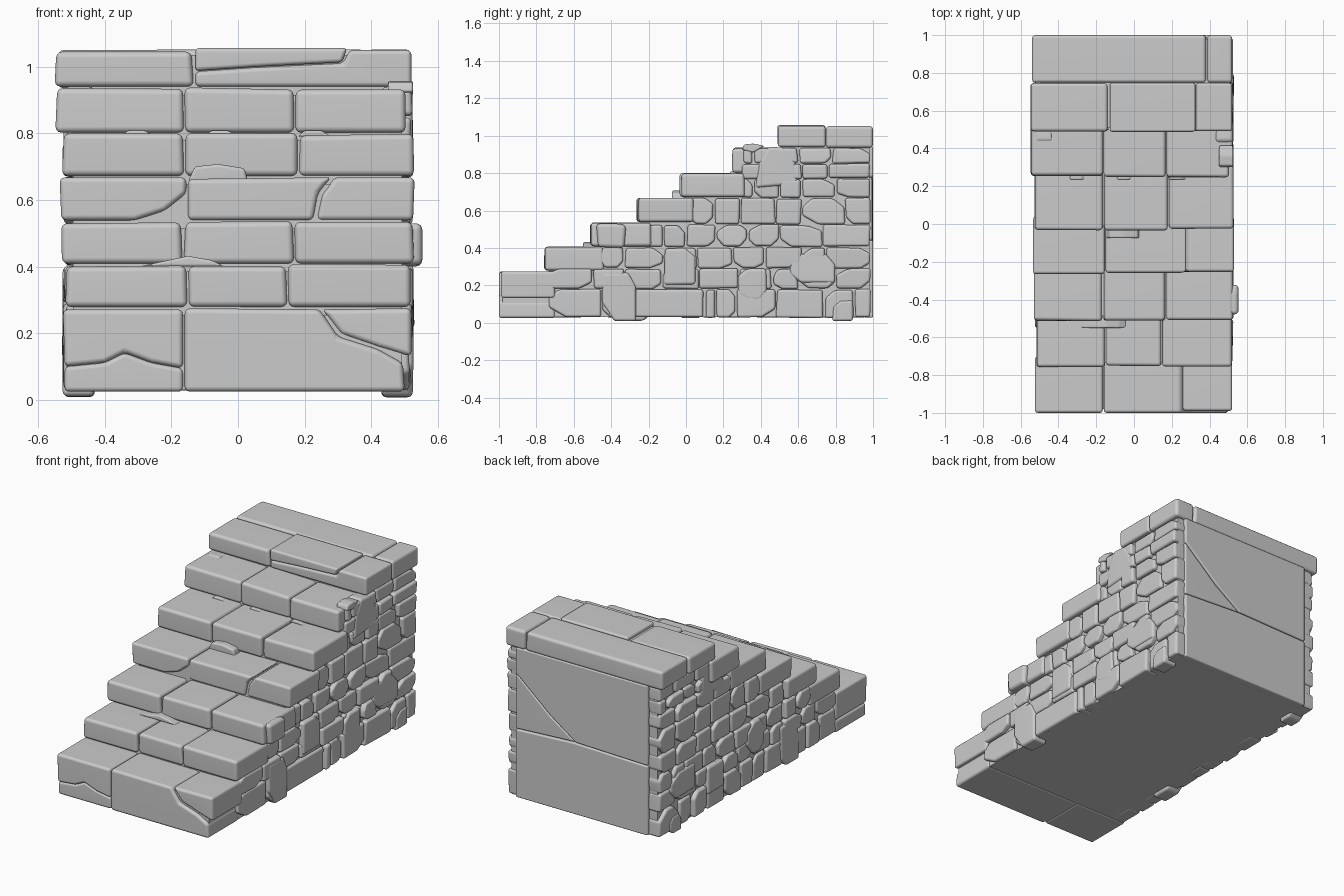
import bpy, bmesh, random

random.seed(7)
R = random.uniform


def prism(part, pts, axis, lo, hi, bevel=0.014, jit=0.0):
    """Add one worn stone: a 2D outline extruded along x or y, edges rounded."""
    bm = bmesh.new()
    rings = []
    for t in (lo, hi):
        ring = []
        for a, b in pts:
            s = t + R(-jit, jit)
            ring.append(bm.verts.new((s, a, b) if axis == 'x' else (a, s, b)))
        rings.append(ring)
    n = len(pts)
    bm.faces.new(rings[0])
    bm.faces.new(rings[1])
    for i in range(n):
        j = (i + 1) % n
        bm.faces.new((rings[0][i], rings[0][j], rings[1][j], rings[1][i]))
    bmesh.ops.recalc_face_normals(bm, faces=bm.faces)
    if bevel:
        bmesh.ops.bevel(bm, geom=bm.edges[:], offset=bevel, segments=3, profile=0.5,
                        affect='EDGES', clamp_overlap=True)
    tmp = bpy.data.meshes.new("tmp")
    bm.to_mesh(tmp)
    bm.free()
    part.from_mesh(tmp)
    bpy.data.meshes.remove(tmp)


def finish(part, name, smooth=True):
    me = bpy.data.meshes.new(name)
    part.to_mesh(me)
    part.free()
    ob = bpy.data.objects.new(name, me)
    bpy.context.collection.objects.link(ob)
    if smooth:
        me.polygons.foreach_set("use_smooth", [True] * len(me.polygons))
        ob.modifiers.new("weighted_normals", 'WEIGHTED_NORMAL')


def rough(y0, y1, z0, z1, cut=0.35):
    """Irregular four-sided outline with some corners knocked off."""
    j = 0.01
    c = [(y0 + R(0, j), z0 + R(0, j / 2)), (y1 - R(0, j), z0 + R(0, j / 2)),
         (y1 - R(0, j), z1 - R(0, j / 2)), (y0 + R(0, j), z1 - R(0, j / 2))]
    out = []
    for i, p in enumerate(c):
        if random.random() < cut and y1 - y0 > 0.1:
            for q in (c[i - 1], c[(i + 1) % 4]):
                k = R(0.2, 0.38)
                out.append((p[0] + (q[0] - p[0]) * k, p[1] + (q[1] - p[1]) * k))
        else:
            out.append(p)
    return out


# step fronts (y) and step heights (z)
FRONT = [-1.0, -0.755, -0.508, -0.265, -0.03, 0.25, 0.49, 1.0]
TOP = [0.275, 0.405, 0.535, 0.668, 0.798, 0.935, 1.055]

# solid core, set back behind every joint
core = bmesh.new()
outline = [(FRONT[0] + .02, .03)]
for i in range(7):
    back = FRONT[i + 1] + .02 if i < 6 else .98
    outline += [(FRONT[i] + .02, TOP[i] - .02), (back, TOP[i] - .02)]
outline.append((.98, .03))
prism(core, outline, 'x', -.495, .492, 0)
finish(core, "stair_core", False)

# bottom step, with its cracked corner and arched break
step = bmesh.new()
arch = [(-.165, .095), (-.26, .112), (-.34, .142), (-.40, .112), (-.52, .10)]
prism(step, [(-.52, .025), (-.165, .025)] + arch, 'y', -.992, -.70)
prism(step, arch[::-1] + [(-.165, .272), (-.525, .272)], 'y', -1.0, -.70, .016)
prism(step, [(-.16, .025), (.50, .025), (.495, .11), (.42, .152), (.30, .19), (.245, .272),
             (-.16, .275)], 'y', -1.0, -.70, .016)
prism(step, [(.252, .272), (.31, .198), (.42, .16), (.52, .13), (.52, .275)], 'y', -.99, -.70, .016)
finish(step, "bottom_step")

# middle steps: three stones each (left end, two joints, right end)
JOINTS = {1: (-.52, -.15, .15, .52), 2: (-.53, -.165, .17, .53), 4: (-.53, -.16, .18, .53),
          5: (-.55, -.16, .17, .505)}
steps = bmesh.new()
for i, xs in JOINTS.items():
    z0, z1, y0 = TOP[i - 1] + .004, TOP[i], FRONT[i]
    for k in range(3):
        a, b = xs[k] + .002, xs[k + 1] - .002
        d = R(-.006, .006)
        prism(steps, [(a, z0), (b, z0), (b + R(-.006, .003), z1 + R(-.005, .003)),
                      (a + R(-.003, .006), z1 + R(-.005, .003))],
              'y', y0 + d, FRONT[i + 1] + R(.03, .08), .018, .003)
# fourth step, with a wedge broken out of the left stone
y0, z0, z1 = FRONT[3], TOP[2] + .004, TOP[3]
prism(steps, [(-.53, z0), (-.31, z0), (-.22, .568), (-.155, .62), (-.155, z1), (-.535, z1)],
      'y', y0, .04, .016)
prism(steps, [(-.29, z0), (-.155, z0), (-.155, .605), (-.21, .56)], 'y', y0 + .025, .04, .01)
prism(steps, [(-.15, z0), (.225, z0), (.24, .62), (.28, z1), (-.15, z1 - .005)], 'y', y0 + .006, .04, .016)
prism(steps, [(.235, z0), (.525, z0), (.53, z1), (.29, z1), (.25, .615)], 'y', y0 + .012, .04, .016)
# loose fragments lying in the corners of the treads
prism(steps, [(-.15, .655), (.03, .655), (.02, .695), (-.06, .708), (-.13, .70)], 'y', -.075, -.01, .01)
prism(steps, [(-.30, .40), (-.04, .40), (-.08, .42), (-.15, .432)], 'y', -.55, -.47, .008)
for x in (-.30, -.05, .23):
    prism(steps, [(x - .05, .79), (x + .05, .79), (x + .02, .809), (x - .03, .809)], 'y', .235, .27, .006)
finish(steps, "middle_steps")

# top landing: front row with a split stone, plain back row
top = bmesh.new()
prism(top, [(-.55, .94), (-.133, .94), (-.14, 1.045), (-.545, 1.045)], 'y', .49, .746, .018)
prism(top, [(-.128, .94), (.52, .94), (.52, 1.05), (.335, 1.05), (.315, 1.01), (.06, .998),
            (-.128, .985)], 'y', .492, .746, .014)
prism(top, [(-.128, .987), (.06, 1.0), (.312, 1.013), (.328, 1.056), (-.128, 1.056)], 'y', .488, .746, .012)
prism(top, [(-.54, .935), (.385, .935), (.38, 1.052), (-.54, 1.05)], 'y', .748, 1.0, .018)
prism(top, [(.39, .935), (.52, .935), (.52, 1.052), (.388, 1.052)], 'y', .748, 1.0, .018)
finish(top, "top_landing")

# masonry courses on the sides: bottom, top, joints along y
COURSES = [(.025, .18, [-.74, -.45, -.27, .10, .16, .27, .48, .74, .90, .99]),
           (.18, .29, [-.74, -.50, -.33, -.13, .07, .28, .46, .60, .80, .99]),
           (.29, .405, [-.47, -.33, -.12, .06, .25, .42, .62, .75, .99]),
           (.405, .525, [-.22, -.12, 0, .16, .33, .50, .73, .99]),
           (.525, .668, [.02, .15, .29, .48, .62, .85, .99]),
           (.668, .77, [.25, .36, .50, .62, .80, .99]),
           (.77, .852, [.30, .50, .62, .76, .99]),
           (.852, .937, [.30, .36, .60, .78, .99])]
for side, name in ((1, "right_masonry"), (-1, "left_masonry")):
    wall = bmesh.new()
    for z0, z1, ys in COURSES:
        if side < 0:
            new = [ys[0]]
            while new[-1] < .78:
                new.append(new[-1] + R(.11, .22))
            ys = new + [.99]
        for a, b in zip(ys, ys[1:]):
            lift = R(-.003, .003)
            x = side * (.519 + R(-.008, .006))
            prism(wall, rough(a, b, z0 + lift, z1 + lift), 'x', side * .43, x, .014, .004)
    # larger stones spanning two courses
    for a, b, z0, z1 in ((-.12, .06, .20, .40), (-.45, -.26, .008, .27), (.55, .80, .21, .37),
                         (.27, .44, .12, .29)):
        s = 0 if side > 0 else .1
        prism(wall, rough(a + s, b + s, z0, z1, .6), 'x', side * .43, side * .526, .016, .003)
    prism(wall, rough(.78, .90, .008, .12), 'x', side * .43, side * .522)
    # rounded standing stone below the landing
    prism(wall, [(.37, .72), (.60, .74), (.585, .86), (.53, .935), (.44, .942), (.39, .86)],
          'x', side * .43, side * .524, .018)
    if side > 0:
        # bulging end of the third step and tilted chip on the sixth
        prism(wall, [(-.47, .405), (-.33, .40), (-.32, .52), (-.36, .53), (-.48, .53)], 'x', .43, .553, .02)
        prism(wall, [(.30, .925), (.36, .91), (.42, .945), (.36, .958), (.31, .953)], 'x', .45, .525, .008)
    finish(wall, name)

# back wall: panels parted by a horizontal and a slanting crack
back = bmesh.new()
prism(back, [(-.44, .028), (.45, .028), (.45, .44), (.05, .462), (-.44, .45)], 'y', .95, 1.0, .008)
prism(back, [(.45, .444), (.05, .466), (.22, .58), (.45, .78)], 'y', .95, .996, .008)
prism(back, [(-.44, .454), (.045, .466), (.215, .584), (.45, .785), (.45, .94), (-.44, .94)],
      'y', .95, 1.0, .008)
finish(back, "back_wall")
